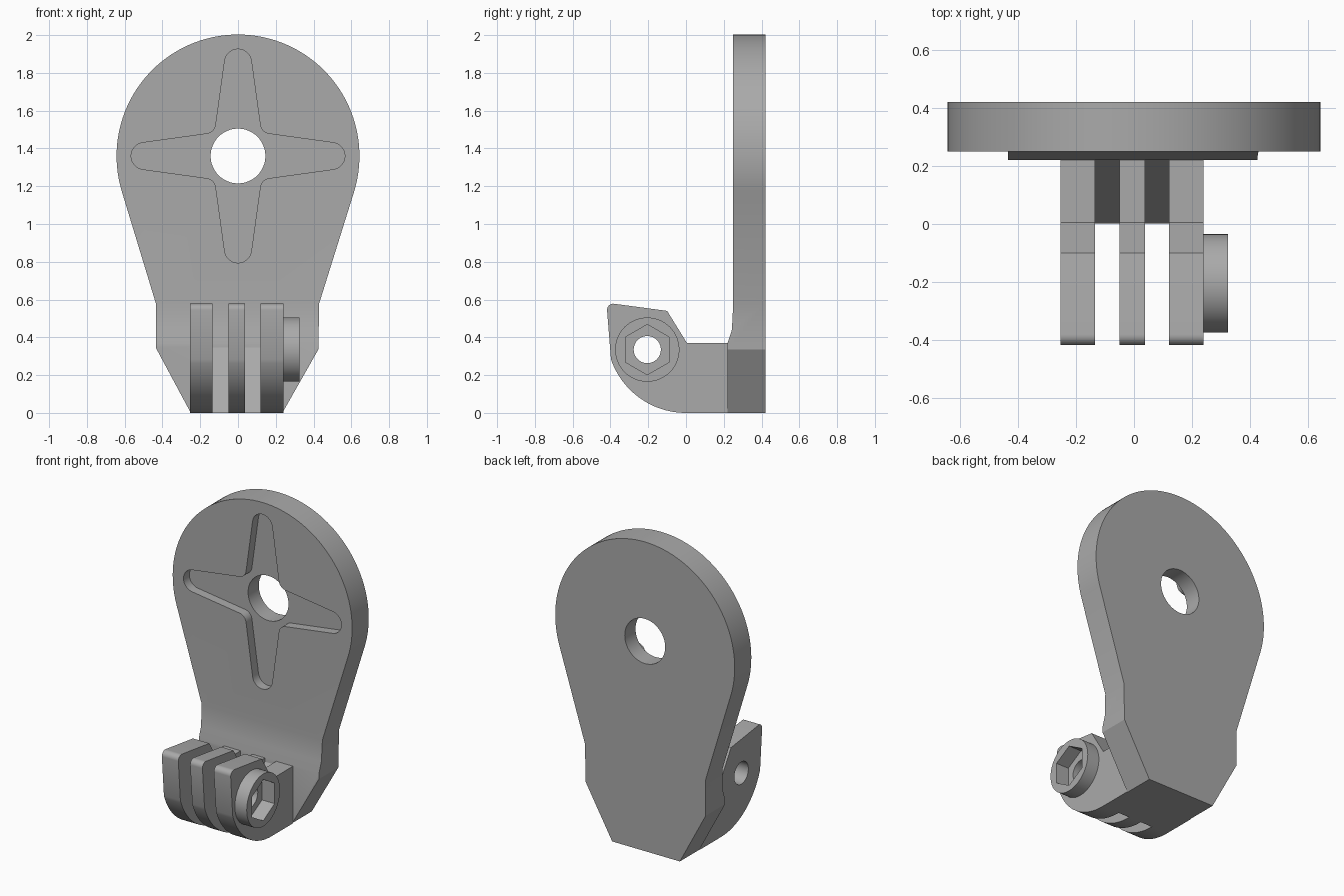
import bpy, bmesh
from math import cos, sin, pi, radians
from mathutils import Matrix, Vector

cube = bpy.data.objects.get("Cube")
if cube:
    bpy.data.objects.remove(cube, do_unlink=True)

grey = bpy.data.materials.new("plain_grey")
grey.use_nodes = True
grey.diffuse_color = (0.4, 0.4, 0.4, 1)
grey.node_tree.nodes["Principled BSDF"].inputs["Base Color"].default_value = (0.4, 0.4, 0.4, 1)


def arc(cx, cy, r, start, end, steps):
    """Points on an arc, angles in degrees."""
    angles = [radians(start + (end - start) * i / steps) for i in range(steps + 1)]
    return [(cx + r * cos(a), cy + r * sin(a)) for a in angles]


def circle(cx, cy, r, sides=64):
    return arc(cx, cy, r, 90, 450, sides)[:-1]


def prism(name, points, axis, start, end):
    """Extrude an outline: axis 'y' takes (x, z) points, axis 'x' takes (y, z) points."""
    bm = bmesh.new()
    if axis == "y":
        verts = [bm.verts.new((u, start, v)) for u, v in points]
        shift = Vector((0, end - start, 0))
    else:
        verts = [bm.verts.new((start, u, v)) for u, v in points]
        shift = Vector((end - start, 0, 0))
    face = bm.faces.new(verts)
    top = bmesh.ops.extrude_face_region(bm, geom=[face])["geom"]
    bmesh.ops.translate(bm, vec=shift, verts=[g for g in top if isinstance(g, bmesh.types.BMVert)])
    bmesh.ops.recalc_face_normals(bm, faces=bm.faces)
    mesh = bpy.data.meshes.new(name)
    bm.to_mesh(mesh)
    bm.free()
    mesh.materials.append(grey)
    obj = bpy.data.objects.new(name, mesh)
    bpy.context.collection.objects.link(obj)
    return obj


def boolean(obj, other, operation="DIFFERENCE"):
    """Apply a boolean and discard the helper object."""
    other.hide_render = True
    bpy.context.view_layer.objects.active = obj
    mod = obj.modifiers.new("cut", "BOOLEAN")
    mod.operation, mod.solver, mod.object = operation, "EXACT", other
    bpy.ops.object.modifier_apply(modifier=mod.name)
    bpy.data.objects.remove(other, do_unlink=True)


DISC_Z = 1.36
PIVOT = (-0.205, 0.335)

# Teardrop back plate, thicker at the foot
outline = [(-0.25, 0), (0.235, 0), (0.425, 0.335), (0.43, 0.58)]
outline += arc(0, DISC_Z, 0.643, -17, 197, 72)
outline += [(-0.435, 0.58), (-0.435, 0.345)]
plate = prism("back_plate", outline, "y", 0.22, 0.42)
boolean(plate, prism("face_cutter", [(0.1, 0.37), (0.22, 0.37), (0.243, 0.44), (0.25, 0.58),
                                     (0.25, 2.2), (0.1, 2.2)], "x", -1, 1))

# Four-armed star recess and centre hole
star = []
for k in range(4):
    turn = Matrix.Rotation(k * pi / 2, 2)
    arm = arc(0.495, 0, 0.071, -83, 83, 14) + arc(0.172, 0.172, 0.055, 263, 187, 8)
    star += [tuple(turn @ Vector(p)) for p in arm]
star = [(x, z + DISC_Z) for x, z in star]
boolean(plate, prism("star_cutter", star, "y", 0.1, 0.31))
boolean(plate, prism("hole_cutter", circle(0, DISC_Z, 0.145), "y", 0, 1))

# Three hinge fins with a rounded underside
fin_profile = [(0.22, 0), (0.22, 0.37), (0.005, 0.37), (-0.1, 0.54)]
fin_profile += arc(-0.385, 0.545, 0.033, 82, 180, 8)
fin_profile += arc(0, 0.42, 0.42, 199, 270, 24)
fins = []
for name, x0, x1 in (("right_fin", -0.253, -0.135), ("middle_fin", -0.05, 0.038),
                     ("left_fin", 0.12, 0.24)):
    fins.append(prism(name, fin_profile, "x", x0, x1))

# Sloped webs filling the gaps between the fins
webs = [prism(name, [(0.22, 0), (0.22, 0.345), (0.002, 0)], "x", x0, x1)
        for name, x0, x1 in (("right_web", -0.135, -0.05), ("left_web", 0.038, 0.12))]

# Round nut boss joined to the left fin, with hexagonal pocket
boolean(fins[2], prism("nut_boss", circle(*PIVOT, 0.17), "x", 0.2, 0.325), "UNION")
boolean(fins[2], prism("hex_cutter", circle(*PIVOT, 0.133, 6), "x", 0.235, 0.5))

# Pivot bore through every fin
for fin in fins:
    boolean(fin, prism("bore_cutter", circle(*PIVOT, 0.072, 40), "x", -1, 1))

# Smooth curves, keep edges crisp
bpy.ops.object.select_all(action="DESELECT")
for obj in [plate] + fins + webs:
    obj.select_set(True)
bpy.context.view_layer.objects.active = plate
bpy.ops.object.shade_smooth_by_angle(angle=radians(25))
